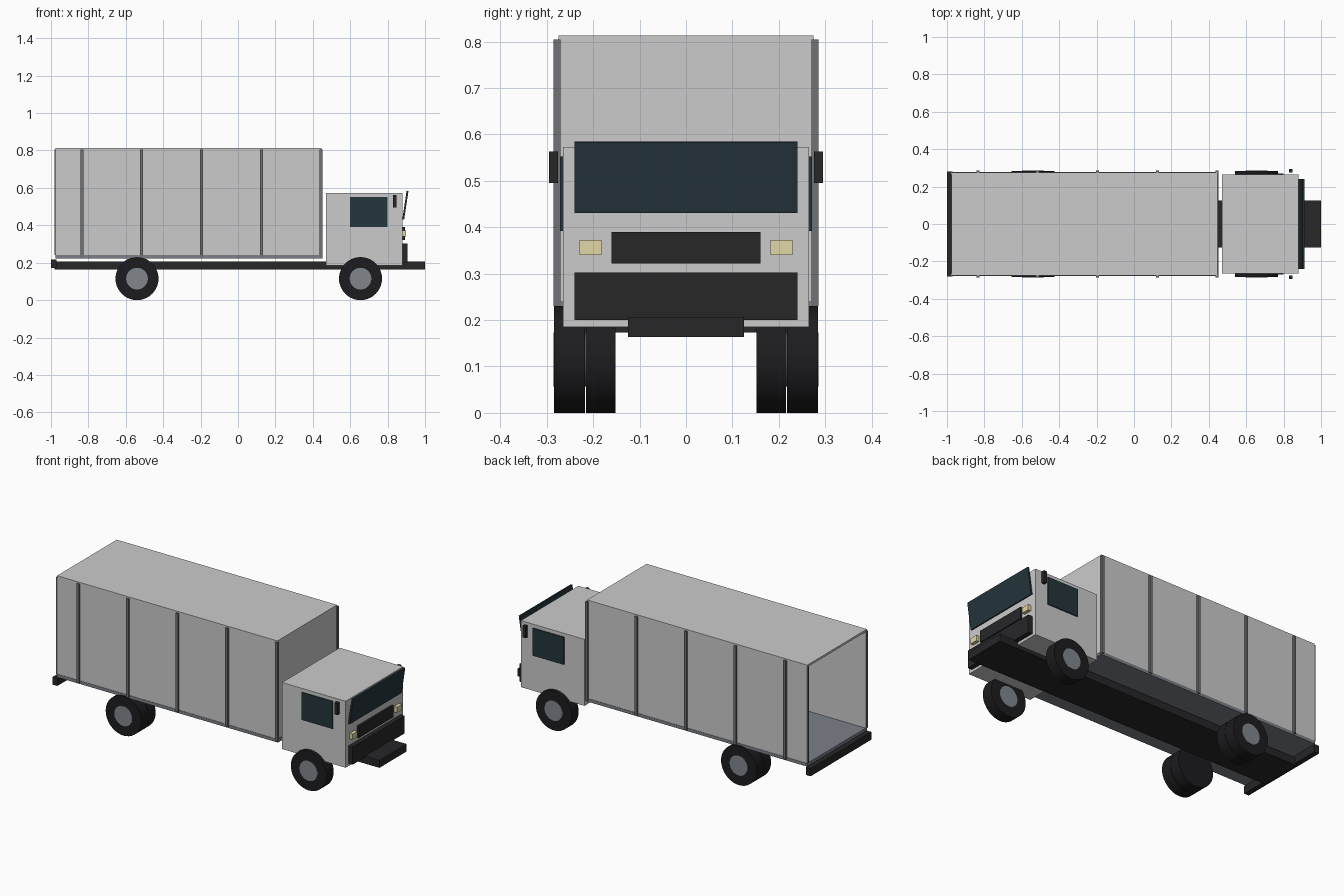
import bpy, math

if "Cube" in bpy.data.objects:
    bpy.data.objects.remove(bpy.data.objects["Cube"])


def material(name, rgb):
    m = bpy.data.materials.new(name)
    m.diffuse_color = (*rgb, 1)
    m.use_nodes = True
    m.node_tree.nodes["Principled BSDF"].inputs["Base Color"].default_value = m.diffuse_color
    return m


BLACK = material("black", (0.02, 0.02, 0.022))
RUBBER = material("rubber", (0.012, 0.012, 0.014))
GLASS = material("glass", (0.018, 0.035, 0.045))
SLATE = material("slate", (0.2, 0.22, 0.25))
TRIM = material("trim", (0.16, 0.17, 0.18))
HUB = material("hub", (0.22, 0.24, 0.26))
LAMP = material("lamp", (0.75, 0.68, 0.38))


def box(name, x, y, z, mat=None):
    """Block from (min, max) ranges on each axis."""
    bpy.ops.mesh.primitive_cube_add(size=1)
    o = bpy.context.object
    o.name = name
    for v in o.data.vertices:
        v.co = [(r[0] + r[1]) / 2 + c * (r[1] - r[0]) for r, c in zip((x, y, z), v.co)]
    if mat:
        o.data.materials.append(mat)
    return o


def pair(name, x, y, z, mat=None):
    """Same block on both sides of the truck."""
    box(name + "_right", x, (-y[1], -y[0]), z, mat)
    box(name + "_left", x, y, z, mat)


def disc(name, x, y, z, radius, mat):
    """Cylinder along y, spanning the range y."""
    bpy.ops.mesh.primitive_cylinder_add(vertices=40, radius=radius, depth=abs(y[1] - y[0]),
                                        location=(x, (y[0] + y[1]) / 2, z),
                                        rotation=(math.pi / 2, 0, 0))
    o = bpy.context.object
    o.name = name
    o.data.materials.append(mat)
    bpy.ops.object.shade_smooth_by_angle(angle=math.radians(35))


# Chassis and rear bumper
box("chassis", (-0.98, 1.0), (-0.125, 0.125), (0.163, 0.207), BLACK)
box("rear_bumper", (-1.0, -0.97), (-0.28, 0.28), (0.173, 0.218), BLACK)

# Cargo body, open at the rear
B, F, T = -0.975, 0.447, 0.012
box("cargo_floor", (B, F + 0.005), (-0.277, 0.277), (0.222, 0.24), SLATE)
pair("cargo_wall", (B, F), (0.275 - T, 0.275), (0.24, 0.813))
box("cargo_roof", (B, F), (-0.275 + T, 0.275 - T), (0.813 - T, 0.813))
box("cargo_front", (F - T, F), (-0.275 + T, 0.275 - T), (0.24, 0.813 - T))
pair("rear_post", (B - 0.005, B + 0.003), (0.264, 0.277), (0.24, 0.805), TRIM)
for i in range(5):
    x = -0.835 + i * 0.32
    pair(f"side_rib_{i}", (x - 0.008, x + 0.008), (0.27, 0.285), (0.23, 0.805), TRIM)

# Cab
box("cab", (0.47, 0.88), (-0.265, 0.265), (0.185, 0.573))
pair("side_window", (0.6, 0.8), (0.26, 0.271), (0.392, 0.552), GLASS)
pair("mirror", (0.828, 0.848), (0.276, 0.295), (0.495, 0.563), BLACK)
windshield = box("windshield", (-0.005, 0.005), (-0.24, 0.24), (-0.077, 0.077), GLASS)
windshield.location = (0.895, 0, 0.508)
windshield.rotation_euler = (0, 0.15, 0)

# Front details
box("grille", (0.87, 0.892), (-0.16, 0.16), (0.322, 0.39), BLACK)
pair("headlight", (0.87, 0.899), (0.182, 0.229), (0.34, 0.372), LAMP)
box("front_bumper", (0.87, 0.907), (-0.24, 0.24), (0.2, 0.303), BLACK)

# Wheels: single in front, double at the rear
for side, s in (("right", -1), ("left", 1)):
    for axle, x in (("front", 0.655), ("rear", -0.54)):
        disc(f"{axle}_tyre_{side}", x, (s * 0.218, s * 0.284), 0.115, 0.115, RUBBER)
        disc(f"{axle}_hub_{side}", x, (s * 0.216, s * 0.286), 0.115, 0.058, HUB)
    disc(f"rear_inner_tyre_{side}", -0.54, (s * 0.152, s * 0.216), 0.115, 0.115, RUBBER)
